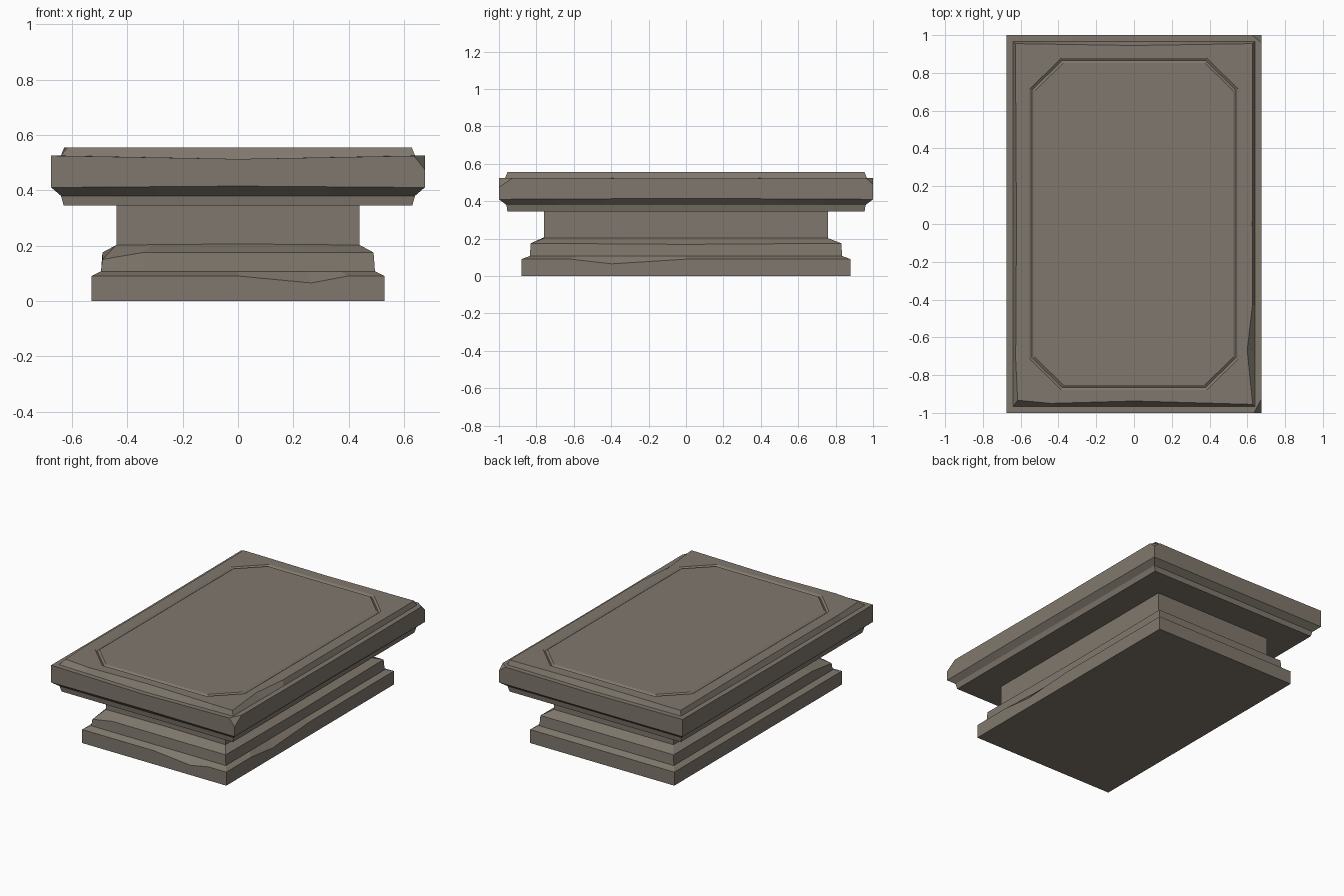
import bpy, bmesh
from mathutils import Vector

if "Cube" in bpy.data.objects:
    bpy.data.objects.remove(bpy.data.objects["Cube"])

stone = bpy.data.materials.new("weathered stone")
stone.diffuse_color = (0.215, 0.187, 0.153, 1)
stone.use_nodes = True
stone.node_tree.nodes["Principled BSDF"].inputs["Base Color"].default_value = stone.diffuse_color

# Moulding profile: half width, half depth, height
PROFILE = [
    (0.53, 0.88, 0.0), (0.53, 0.88, 0.09),        # plinth
    (0.495, 0.835, 0.107), (0.49, 0.83, 0.175),   # lower step
    (0.44, 0.76, 0.202), (0.44, 0.76, 0.345),     # neck
    (0.63, 0.955, 0.345), (0.64, 0.96, 0.38),     # slab underside lip
    (0.675, 1.0, 0.41), (0.675, 1.0, 0.525),      # slab edge
    (0.64, 0.967, 0.525), (0.628, 0.955, 0.555),  # raised top
]
T = [-1, -0.7, -0.45, 0, 0.5, 0.75]   # positions along every side
N = len(T)
CORNERS = [(-1, -1), (1, -1), (1, 1), (-1, 1)]

# Wear: (ring, side) -> (inward, down) at mid-side; sides: front, right, back, left
SAG = {(9, 0): (0, .012), (9, 1): (0, .004), (9, 2): (0, .006), (9, 3): (0, .004),
       (10, 0): (0, .012), (10, 1): (0, .004), (10, 2): (0, .006), (10, 3): (0, .004),
       (11, 0): (.018, 0), (11, 1): (.002, 0), (11, 2): (.01, 0), (11, 3): (.006, 0),
       (4, 0): (0, -.004), (8, 0): (0, -.005), (8, 1): (0, -.005), (3, 1): (0, .006)}
# Single chips: (ring, side, point) -> offset
CHIPS = {(1, 0, 4): (0, 0, -.025), (1, 1, 2): (0, 0, -.025),
         (3, 0, 0): (0, 0, -.025), (11, 1, 1): (-.028, 0, 0),
         (11, 0, 0): (.012, .022, 0)}

bm = bmesh.new()


def make_ring(r):
    hx, hy, z = PROFILE[r]
    ring = []
    for s in range(4):
        a, b = (Vector((c[0] * hx, c[1] * hy, z)) for c in (CORNERS[s], CORNERS[(s + 1) % 4]))
        inward = Vector((-(b - a).y, (b - a).x, 0)).normalized()
        push, drop = SAG.get((r, s), (0, 0))
        for k, t in enumerate(T):
            w = 1 - abs(t)
            p = a.lerp(b, (t + 1) / 2) + inward * push * w - Vector((0, 0, drop * w))
            ring.append(bm.verts.new(p + Vector(CHIPS.get((r, s, k), (0, 0, 0)))))
    return ring


def bridge(a, b):
    n = len(a)
    for i in range(n):
        j = (i + 1) % n
        bm.faces.new((a[i], a[j], b[j], b[i]))


# Stacked body
rings = [make_ring(r) for r in range(len(PROFILE))]
bm.faces.new(rings[0][::-1])
for lower, upper in zip(rings, rings[1:]):
    bridge(lower, upper)


# Eight-sided V groove on the top
def octagon(inset, z):
    pts = []
    for i, (sx, sy) in enumerate(CORNERS):
        pair = [(sx * (.552 - inset), sy * (.715 - inset * .4)),
                (sx * (.385 - inset * .4), sy * (.878 - inset))]
        pts += pair if i % 2 == 0 else pair[::-1]
    return [bm.verts.new((x, y, z)) for x, y in pts]


outer, bottom, inner = octagon(0, .555), octagon(.013, .546), octagon(.026, .555)
top = rings[-1]
for s in range(4):
    side = [top[(s * N + k) % (4 * N)] for k in range(N + 1)]
    o1, o2 = outer[2 * s + 1], outer[(2 * s + 2) % 8]
    bm.faces.new((side[0], o1, outer[2 * s]))
    for k in range(N):
        bm.faces.new((side[k], side[k + 1], o1 if k < 3 else o2))
    bm.faces.new((side[3], o2, o1))
bridge(outer, bottom)
bridge(bottom, inner)
bm.faces.new(inner)


# Broken slab corners, each sliced off by a plane through three points
def chip_corner(p, q, r):
    p, q, r = Vector(p), Vector(q), Vector(r)
    normal = (q - p).cross(r - p).normalized()
    if normal.dot(p) < 0:
        normal.negate()
    geom = bm.verts[:] + bm.edges[:] + bm.faces[:]
    bmesh.ops.bisect_plane(bm, geom=geom, plane_co=p, plane_no=normal, clear_outer=True)
    bmesh.ops.holes_fill(bm, edges=[e for e in bm.edges if e.is_boundary], sides=0)


chip_corner((.635, -1, .525), (.675, -.925, .525), (.675, -1, .475))
chip_corner((.625, 1, .525), (.675, .96, .525), (.675, 1, .49))

bmesh.ops.recalc_face_normals(bm, faces=bm.faces[:])
mesh = bpy.data.meshes.new("stone_pedestal")
bm.to_mesh(mesh)
bm.free()
mesh.materials.append(stone)
obj = bpy.data.objects.new("stone_pedestal", mesh)
bpy.context.collection.objects.link(obj)
